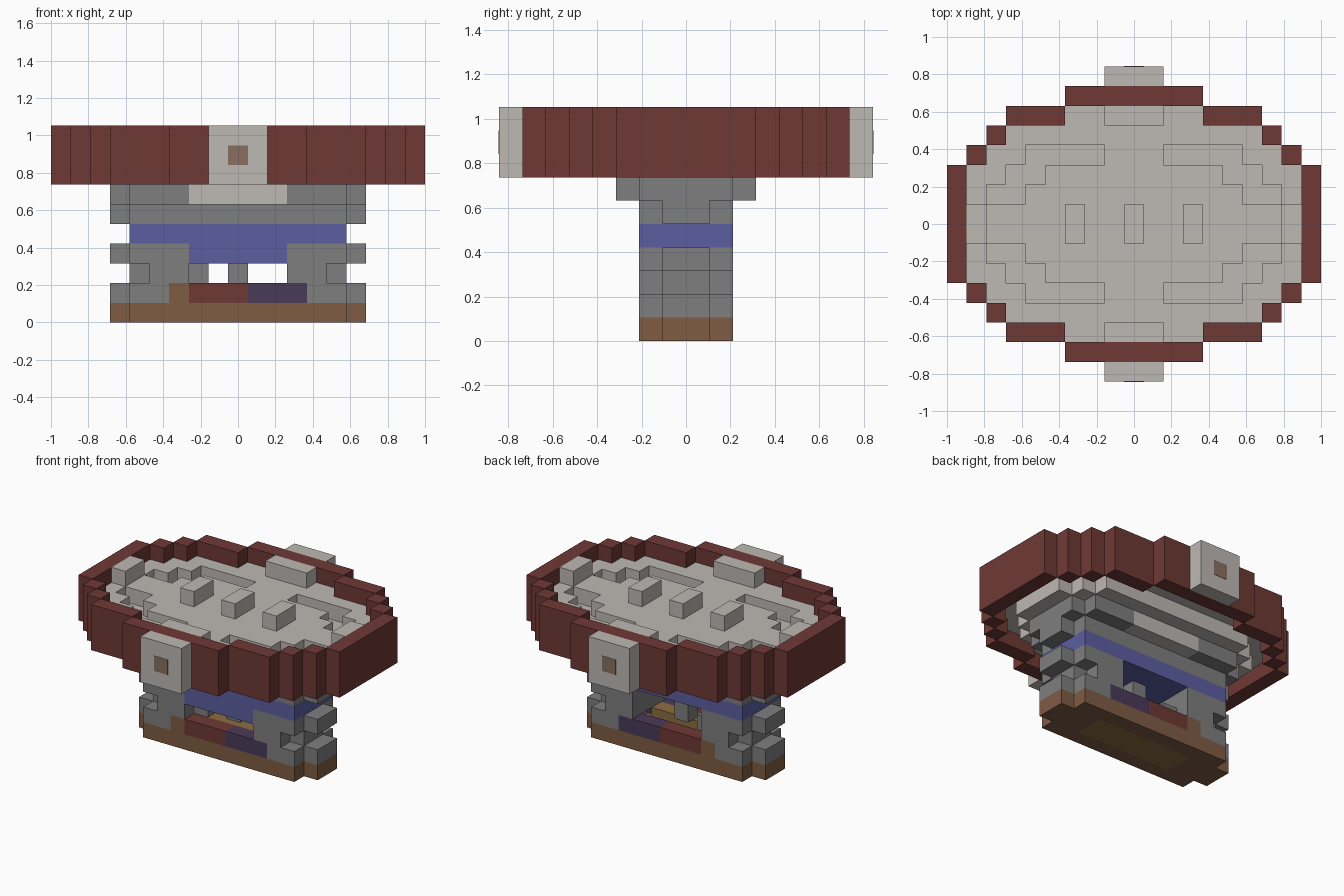
import bpy
import bmesh
from mathutils import Vector

if "Cube" in bpy.data.objects:
    bpy.data.objects.remove(bpy.data.objects["Cube"], do_unlink=True)

U = 2 / 19  # edge of one block


def material(name, *rgb):
    col = [((c / 255 + 0.055) / 1.055) ** 2.4 for c in rgb] + [1]
    m = bpy.data.materials.new(name)
    m.use_nodes = True
    m.diffuse_color = col
    m.node_tree.nodes["Principled BSDF"].inputs["Base Color"].default_value = col
    return m


PALE = material("pale_stone", 190, 184, 179)
GREY = material("grey_stone", 126, 126, 126)
RED = material("dark_red", 110, 57, 53)
BLUE = material("slate_blue", 92, 94, 160)
BROWN = material("brown_wood", 126, 92, 68)
TAN = material("tan_inlay", 136, 112, 95)
PURPLE = material("dark_purple", 74, 58, 88)
GOLD = material("old_gold", 140, 108, 64)


def spans(lo, hi, mirror):
    """A range starting at the centre spans both sides, others are mirrored."""
    if not mirror:
        return [(lo, hi)]
    return [(-hi, hi)] if lo == 0 else [(lo, hi), (-hi, -lo)]


def part(name, mat, z0, z1, rects, mx=True, my=True):
    """Slab of blocks; rects are (x0, x1, y0, y1) in block units."""
    bm = bmesh.new()
    for x0, x1, y0, y1 in rects:
        for xa, xb in spans(x0, x1, mx):
            for ya, yb in spans(y0, y1, my):
                cube = bmesh.ops.create_cube(bm, size=1)
                for v in cube["verts"]:
                    v.co = Vector((xb if v.co.x > 0 else xa,
                                   yb if v.co.y > 0 else ya,
                                   z1 if v.co.z > 0 else z0)) * U
    mesh = bpy.data.meshes.new(name)
    bm.to_mesh(mesh)
    bm.free()
    mesh.materials.append(mat)
    obj = bpy.data.objects.new(name, mesh)
    bpy.context.collection.objects.link(obj)
    return obj


# Base plinth with a gold panel through its middle
part("base", BROWN, 0, 1, [(3.5, 5.5, 0, 2), (5.5, 6.5, 0, 1), (0, 3.5, 1, 2)])
part("base_panel", GOLD, 0, 1, [(0, 3.5, 0, 1)])
part("gold_heap", GOLD, 1, 2, [(-1.5, 2.5, -1, 0)], mx=False, my=False)

# Low walls along the front and back of the plinth
part("red_wall", RED, 1, 2, [(-2.5, 0.5, 1, 2)], mx=False)
part("purple_wall", PURPLE, 1, 2, [(0.5, 3.5, 1, 2)], mx=False)
part("brown_wall", BROWN, 1, 2, [(-3.5, -2.5, 1, 2)], mx=False)

# End towers, one course at a time
part("tower_foot", GREY, 1, 2, [(3.5, 5.5, 0, 2), (5.5, 6.5, 0, 1)])
part("tower_neck", GREY, 2, 3, [(2.5, 4.5, 0, 2), (4.5, 5.5, 0, 1)])
part("tower_head", GREY, 3, 4, [(2.5, 5.5, 0, 2), (5.5, 6.5, 0, 1)])
part("inner_step", GREY, 2, 3, [(-2.5, -1.5, 0, 1)], mx=False)
part("centre_post", GREY, 2, 4, [(0, 0.5, 0, 0.5)])

# Blue beam with a hanging apron at the front
part("beam", BLUE, 4, 5, [(0, 5.5, 0, 2)])
part("apron", BLUE, 3, 4, [(0, 2.5, -2, -1)], my=False)

# Grey courses carrying the bowl
part("lower_course", GREY, 5, 6, [(0, 5.5, 0, 2), (5.5, 6.5, 0, 1)])
part("upper_course", GREY, 6, 7, [(2.5, 5.5, 0, 3), (5.5, 6.5, 0, 2)])
part("pale_course", PALE, 6, 7, [(0, 2.5, 0, 3)])

# Bowl: bottom plate, grooved floor and raised blocks
part("bowl_bottom", PALE, 7, 8,
     [(0, 7.5, 0, 2), (0, 6.5, 2, 3), (0, 5.5, 3, 4)])
part("bowl_floor", PALE, 8, 9, [
    (0, 8.5, 0, 1),
    (0, 5.5, 1, 2), (7.5, 8.5, 1, 2),
    (0, 4.5, 2, 3), (6.5, 8.5, 2, 3),
    (0, 1.5, 3, 4), (5.5, 7.5, 3, 4),
    (0, 6.5, 4, 5), (0, 3.5, 5, 6)])
part("floor_blocks", PALE, 9, 10, [(0, 0.5, 0, 1), (2.5, 3.5, 0, 1)])
part("rim_blocks", PALE, 9, 10, [(0, 1.5, 5, 6), (7.5, 8.5, 0, 1)])

# Stepped oval rim
part("rim", RED, 7, 10, [
    (8.5, 9.5, 0, 3), (7.5, 8.5, 3, 4), (6.5, 7.5, 4, 5),
    (3.5, 6.5, 5, 6), (0, 3.5, 6, 7)])

# Front and back handles with a small inlay
part("handles", PALE, 7, 10, [(0, 1.5, 7, 8)])
part("handle_inlays", TAN, 8, 9, [(0, 0.5, 7.95, 8.02)])
